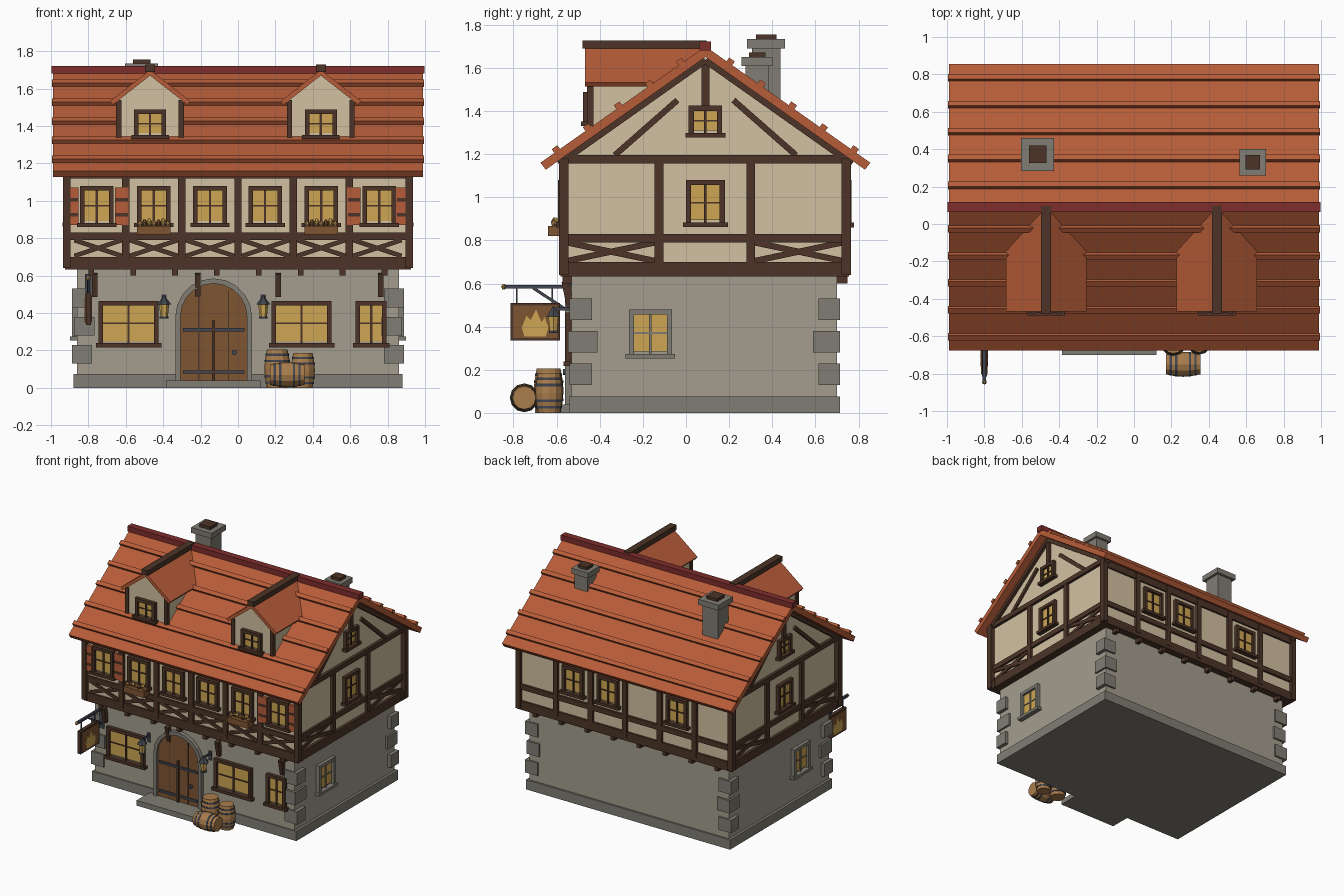
import bpy, bmesh
from math import sin, cos, pi
from mathutils import Vector, Matrix

if "Cube" in bpy.data.objects:
    bpy.data.objects.remove(bpy.data.objects["Cube"])

COLOURS = {"plaster": (210, 193, 161), "timber": (76, 52, 39), "roof_tile": (182, 92, 56),
           "ridge_red": (126, 46, 44), "wall_stone": (163, 157, 141), "dark_stone": (128, 125, 115),
           "door_wood": (126, 85, 50), "oak": (170, 125, 76), "lit_glass": (206, 166, 82),
           "iron": (66, 70, 80)}
MATS = {}
for key, rgb in COLOURS.items():
    col = tuple((c / 255 / 12.92 if c < 11 else ((c / 255 + 0.055) / 1.055) ** 2.4) for c in rgb) + (1,)
    m = bpy.data.materials.new(key)
    m.use_nodes = True
    m.diffuse_color = col
    m.node_tree.nodes["Principled BSDF"].inputs["Base Color"].default_value = col
    MATS[key] = m

parts = {}  # part name -> (bmesh, material names)


def get(name, mat):
    bm, mats = parts.setdefault(name, (bmesh.new(), []))
    if mat not in mats:
        mats.append(mat)
    return bm, mats.index(mat)


# place a wall coordinate (u along, z up, d outward) in the world
PLACE = {"front": lambda u, z, d: (u, -d, z), "back": lambda u, z, d: (u, d, z),
         "right": lambda u, z, d: (d, u, z), "left": lambda u, z, d: (-d, u, z)}


def prism(name, mat, side, pts, d0, d1):
    bm, idx = get(name, mat)
    a, b = [[bm.verts.new(PLACE[side](u, z, d)) for u, z in pts] for d in (d0, d1)]
    faces = [bm.faces.new(a), bm.faces.new(b)]
    for i in range(len(pts)):
        j = (i + 1) % len(pts)
        faces.append(bm.faces.new((a[i], a[j], b[j], b[i])))
    for f in faces:
        f.material_index = idx


def box(name, mat, side, u0, u1, z0, z1, d0, d1):
    prism(name, mat, side, [(u0, z0), (u1, z0), (u1, z1), (u0, z1)], d0, d1)


def bar(name, mat, side, p, q, w, d0, d1):
    p, q = Vector(p), Vector(q)
    n = (q - p).orthogonal().normalized() * w / 2
    prism(name, mat, side, [p + n, q + n, q - n, p - n], d0, d1)


def lathe(name, mat, profile, loc, rot=None, seg=12):
    bm, idx = get(name, mat)
    mx = Matrix.Translation(loc) @ (rot or Matrix())
    rings = [[bm.verts.new(mx @ Vector((r * cos(2 * pi * i / seg), r * sin(2 * pi * i / seg), z)))
              for i in range(seg)] for r, z in profile]
    faces = [bm.faces.new(rings[0]), bm.faces.new(rings[-1])]
    for a, b in zip(rings, rings[1:]):
        faces += [bm.faces.new((a[i], a[i - 1], b[i - 1], b[i])) for i in range(seg)]
    for f in faces:
        f.material_index = idx


def window(name, side, base, u, w, z0, z1, trim="timber", t=0.024):
    h = w / 2
    box(name, "lit_glass", side, u - h + t, u + h - t, z0 + t, z1 - t, base - 0.01, base + 0.008)
    for s in (-1, 1):
        e = u + s * (h - t / 2)
        box(name, trim, side, e - t / 2, e + t / 2, z0, z1, base - 0.01, base + 0.028)
    box(name, trim, side, u - h, u + h, z1 - t, z1, base - 0.01, base + 0.027)
    box(name, trim, side, u - h - 0.015, u + h + 0.015, z0 - 0.008, z0 + 0.014, base - 0.01, base + 0.038)
    box(name, trim, side, u - 0.006, u + 0.006, z0, z1 - t, base, base + 0.016)
    mid = (z0 + z1) / 2
    box(name, trim, side, u - h + t, u + h - t, mid - 0.004, mid + 0.004, base, base + 0.014)


# stone ground floor
box("ground_floor", "wall_stone", "right", -0.53, 0.7, 0.04, 0.645, -0.86, 0.86)
box("plinth", "dark_stone", "right", -0.54, 0.715, 0, 0.075, -0.88, 0.88)
box("door_step", "dark_stone", "front", -0.385, 0.12, 0, 0.04, 0.5, 0.7)
for sx in ("left", "right"):
    for i in range(3):
        z, wide = 0.13 + 0.15 * i, 0.025 * (i % 2)
        box("quoins", "dark_stone", sx, -0.54 - wide / 3, -0.435 + wide, z, z + 0.1, 0.78 - wide / 2, 0.888 - wide / 2)
        box("quoins", "dark_stone", sx, 0.615 - wide, 0.715, z, z + 0.1, 0.78 - wide / 2, 0.888 - wide / 2)
    window("side_ground_window", sx, 0.86, -0.165, 0.2, 0.26, 0.48, "dark_stone")
for u, w in ((-0.585, 0.32), (0.34, 0.32), (0.712, 0.165)):
    window("ground_window", "front", 0.53, u, w, 0.225, 0.465)


# arched door
def arch(r):
    return [(-0.13 - r, 0.03)] + [(-0.13 - r * cos(pi * i / 10), 0.38 + r * sin(pi * i / 10))
                                 for i in range(11)] + [(-0.13 + r, 0.03)]


prism("door_surround", "dark_stone", "front", arch(0.205) + arch(0.178)[::-1], 0.5, 0.562)
prism("door", "door_wood", "front", arch(0.18), 0.5, 0.545)
for u in (-0.21, -0.05):
    box("door", "timber", "front", u - 0.003, u + 0.003, 0.04, 0.52, 0.54, 0.547)
box("door", "timber", "front", -0.138, -0.122, 0.04, 0.36, 0.54, 0.558)
for z in (0.085, 0.31):
    box("door_straps", "iron", "front", -0.295, 0.035, z - 0.009, z + 0.009, 0.54, 0.554)
lathe("door_handle", "iron", [(0.014, 0), (0.014, 0.03)], (-0.02, -0.54, 0.19), Matrix.Rotation(pi / 2, 4, "X"))

# upper floor and gables
prism("upper_walls", "plaster", "right",
      [(-0.565, 0.64), (0.74, 0.64), (0.74, 1.185), (0.09, 1.645), (-0.565, 1.185)], -0.9, 0.9)
POSTS = [-0.6, -0.3, 0, 0.295, 0.595]
EDGES = [-0.895] + POSTS + [0.895]
WINDOWS = [-0.755, -0.45, -0.15, 0.145, 0.445, 0.755]
for side, d in (("front", 0.565), ("back", 0.74)):
    box("long_rails", "timber", side, -0.925, 0.925, 0.632, 0.7, d - 0.05, d + 0.016)
    box("long_rails", "timber", side, -0.92, 0.92, 0.79, 0.83, d - 0.02, d + 0.017)
    box("long_rails", "timber", side, -0.92, 0.92, 1.12, 1.175, d - 0.02, d + 0.014)
    for u in POSTS:
        box("posts", "timber", side, u - 0.02, u + 0.02, 0.66, 1.17, d - 0.02, d + 0.02)
    for u in (-0.915, 0.915):
        box("corner_posts", "timber", side, u - 0.02, u + 0.02, 0.64, 1.18, d - 0.02, d + 0.025)
    for i in range(8):
        u = -0.785 + 0.224 * i
        box("joist_ends", "timber", side, u - 0.015, u + 0.015, 0.6, 0.645, d - 0.06, d + 0.008)
for a, b in zip(EDGES, EDGES[1:]):
    bar("front_braces", "timber", "front", (a + 0.02, 0.705), (b - 0.02, 0.79), 0.024, 0.55, 0.574)
    bar("front_braces", "timber", "front", (a + 0.02, 0.79), (b - 0.02, 0.705), 0.024, 0.55, 0.576)
for u in WINDOWS:
    window("upper_window", "front", 0.565, u, 0.18, 0.868, 1.08)
for i in (1, 3, 4):
    window("back_window", "back", 0.74, WINDOWS[i], 0.18, 0.868, 1.08)
for side in ("left", "right"):
    box("gable_rails", "timber", side, -0.58, 0.755, 0.632, 0.7, 0.85, 0.922)
    box("gable_rails", "timber", side, -0.57, 0.745, 0.79, 0.83, 0.88, 0.917)
    box("gable_rails", "timber", side, -0.57, 0.745, 1.157, 1.195, 0.88, 0.922)
    for u in (-0.125, 0.3):
        box("gable_posts", "timber", side, u - 0.02, u + 0.02, 0.68, 1.17, 0.88, 0.92)
    for a, b in ((-0.55, -0.145), (0.32, 0.725)):
        bar("gable_braces", "timber", side, (a, 0.705), (b, 0.79), 0.028, 0.88, 0.91)
        bar("gable_braces", "timber", side, (a, 0.79), (b, 0.705), 0.028, 0.88, 0.912)
    box("king_post", "timber", side, 0.072, 0.108, 1.42, 1.63, 0.88, 0.918)
    for s in (-1, 1):
        bar("gable_struts", "timber", side, (0.09 + s * 0.42, 1.195), (0.09 + s * 0.13, 1.45), 0.028, 0.88, 0.915)
        bar("rake_boards", "timber", side, (0.09, 1.635), (0.09 + s * 0.68, 1.155), 0.03, 0.88, 0.925)
    window("gable_window", side, 0.9, 0.09, 0.18, 0.87, 1.08)
    window("attic_window", side, 0.9, 0.09, 0.155, 1.285, 1.425)

# main roof with raised tile courses
for s in (-1, 1):
    prism("main_roof", "roof_tile", "right", [(0.09, 1.7), (0.09 + s * 0.765, 1.16), (0.09 + s * 0.74, 1.128),
                                             (0.09, 1.65)], -0.988, 0.988)
    for i in range(5):
        k = 0.115 + 0.144 * i
        bar("tile_courses", "roof_tile", "right", (0.09 + s * (k - 0.012), 1.71 - 0.706 * (k - 0.012)),
            (0.09 + s * (k + 0.014), 1.71 - 0.706 * (k + 0.014)), 0.026, -0.994, 0.994)
box("roof_ridge", "ridge_red", "right", 0.063, 0.117, 1.68, 1.722, -0.998, 0.998)

# dormers
for cx in (-0.47, 0.443):
    prism("dormer_walls", "plaster", "front", [(cx - 0.17, 1.3), (cx + 0.17, 1.3), (cx + 0.17, 1.54),
                                              (cx, 1.675), (cx - 0.17, 1.54)], -0.02, 0.45)
    for s in (-1, 1):
        prism("dormer_roof", "roof_tile", "front", [(cx, 1.7), (cx + s * 0.215, 1.533), (cx + s * 0.2, 1.513),
                                                   (cx, 1.67)], -0.08, 0.468)
        u = cx + s * 0.167
        box("dormer_posts", "timber", "front", u - 0.014, u + 0.014, 1.33, 1.54, 0.43, 0.46)
    box("dormer_ridge", "timber", "front", cx - 0.027, cx + 0.027, 1.69, 1.728, -0.095, 0.48)
    window("dormer_window", "front", 0.45, cx, 0.17, 1.338, 1.488)

# chimneys
for x, y, w, top in ((-0.515, 0.372, 0.088, 1.733), (0.635, 0.33, 0.072, 1.65)):
    for mat, k, z0, z1 in (("dark_stone", 0.76, 1.36, top - 0.02), ("dark_stone", 1, top - 0.042, top),
                           ("timber", 0.53, top - 0.01, top + 0.022)):
        box("chimney", mat, "right", y - w * k, y + w * k, z0, z1, x - w * k, x + w * k)

# jetty brackets
for x in (-0.765, -0.215, 0.215, 0.763):
    bar("jetty_brackets", "timber", "right", (-0.535, 0.49), (-0.56, 0.61), 0.035, x - 0.015, x + 0.015)

# shutters
for u in (-0.888, -0.622, 0.62, 0.882):
    box("shutters", "roof_tile", "front", u - 0.036, u + 0.036, 0.87, 1.07, 0.56, 0.587)
    for z in (0.925, 1.005):
        box("shutters", "timber", "front", u - 0.033, u + 0.033, z - 0.009, z + 0.009, 0.58, 0.589)

# flower boxes
for cx in (-0.45, 0.445):
    box("flower_box", "door_wood", "front", cx - 0.09, cx + 0.09, 0.82, 0.866, 0.57, 0.64)
    for i in range(7):
        lathe("flowers", ("oak", "door_wood", "lit_glass")[i % 3], [(0.006, -0.02), (0.016, 0), (0.005, 0.016)],
              (cx - 0.075 + 0.025 * i, -0.612 + 0.01 * (i % 2), 0.877 + 0.006 * (i % 3)), seg=6)

# wall lanterns
for x in (-0.395, 0.135):
    box("lantern_arm", "iron", "right", -0.62, -0.52, 0.476, 0.488, x - 0.006, x + 0.006)
    box("lantern_arm", "iron", "front", x - 0.014, x + 0.014, 0.43, 0.5, 0.52, 0.538)
    lathe("lantern", "lit_glass", [(0.02, 0.38), (0.027, 0.45)], (x, -0.615, 0), seg=6)
    lathe("lantern", "iron", [(0.038, 0.446), (0.014, 0.477), (0.006, 0.493)], (x, -0.615, 0), seg=6)
    lathe("lantern", "iron", [(0.024, 0.37), (0.024, 0.382)], (x, -0.615, 0), seg=6)

# hanging sign
X = -0.8
box("sign_bar", "iron", "right", -0.845, -0.52, 0.576, 0.594, X - 0.009, X + 0.009)
bar("sign_bar", "iron", "right", (-0.71, 0.58), (-0.535, 0.465), 0.014, X - 0.007, X + 0.007)
box("sign_bar", "iron", "right", -0.545, -0.52, 0.44, 0.61, X - 0.018, X + 0.018)
lathe("sign_finial", "lit_glass", [(0.005, -0.013), (0.013, 0), (0.005, 0.013)], (X, -0.845, 0.585), seg=8)
for y in (-0.785, -0.62):
    box("sign_hangers", "iron", "right", y - 0.004, y + 0.004, 0.5, 0.58, X - 0.004, X + 0.004)
box("sign_board", "timber", "right", -0.815, -0.585, 0.335, 0.51, X - 0.014, X + 0.014)
box("sign_board", "door_wood", "right", -0.803, -0.597, 0.347, 0.498, X - 0.017, X + 0.017)
FLAME = [(-0.05, -0.06), (0.05, -0.06), (0.062, -0.02), (0.045, 0.03), (0.03, 0.005), (0.005, 0.065),
         (-0.02, 0.015), (-0.04, 0.035), (-0.062, -0.02)]
prism("sign_flame", "lit_glass", "right", [(-0.7 + u, 0.415 + z) for u, z in FLAME], X - 0.02, X + 0.02)


# barrels
def barrel(loc, h, r, rot=None):
    lathe("barrel", "oak", [(r * 0.8, 0), (r * 0.95, h * 0.27), (r, h * 0.5), (r * 0.95, h * 0.73), (r * 0.8, h)], loc, rot)
    for k in (0.14, 0.3, 0.7, 0.86):
        q = r * (0.99 if 0.2 < k < 0.8 else 0.91)
        lathe("barrel_hoops", "iron", [(q, h * k - 0.006), (q, h * k + 0.006)], loc, rot)


barrel((0.21, -0.637, 0), 0.205, 0.069)
barrel((0.347, -0.635, 0), 0.185, 0.064)
barrel((0.17, -0.75, 0.07), 0.185, 0.067, Matrix.Rotation(pi / 2, 4, "Y"))

# turn every part into an object
for name, (bm, mats) in parts.items():
    bmesh.ops.recalc_face_normals(bm, faces=bm.faces)
    mesh = bpy.data.meshes.new(name)
    bm.to_mesh(mesh)
    bm.free()
    for mat in mats:
        mesh.materials.append(MATS[mat])
    bpy.context.scene.collection.objects.link(bpy.data.objects.new(name, mesh))
